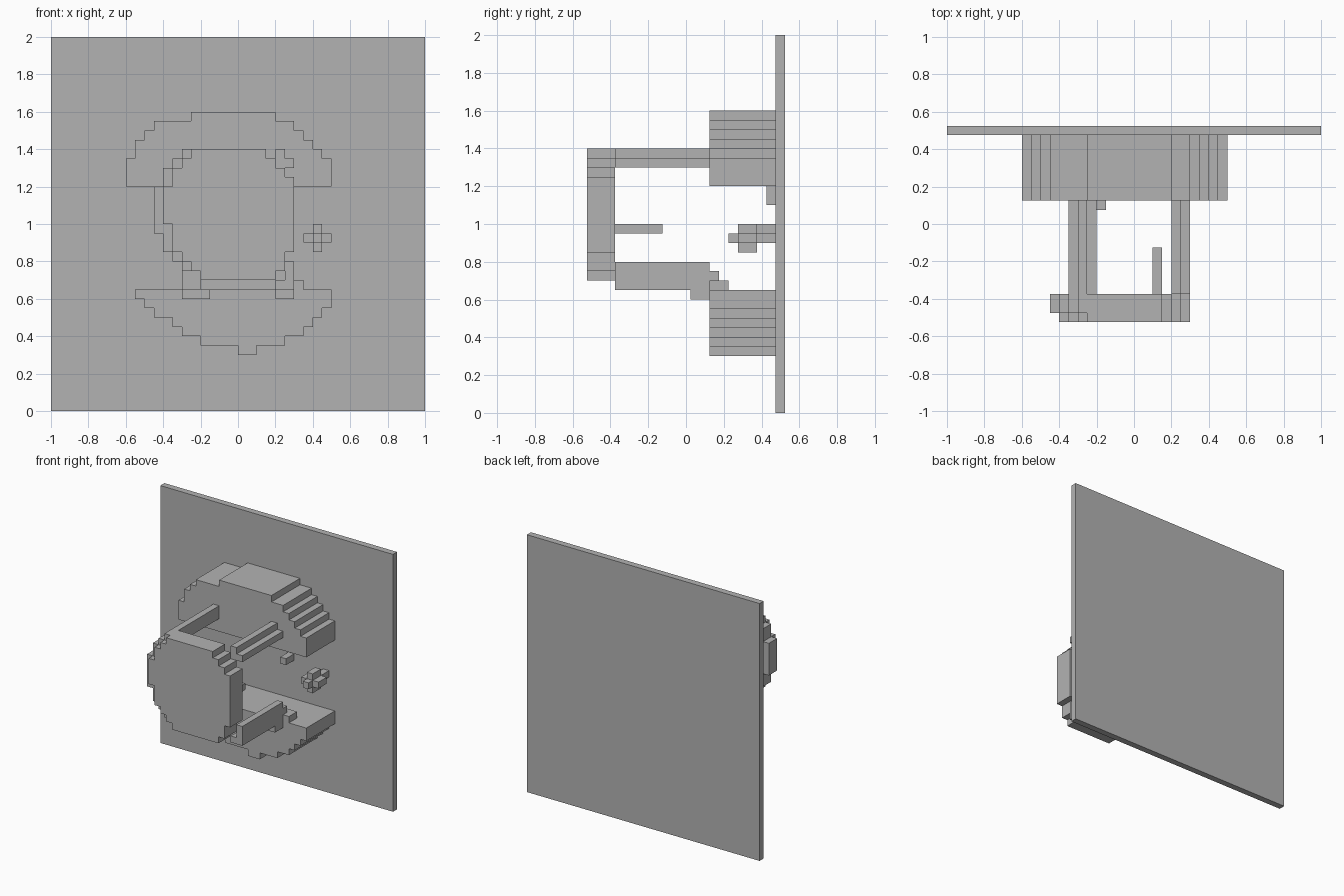
import bpy, bmesh

cube = bpy.data.objects.get("Cube")
if cube:
    bpy.data.objects.remove(cube, do_unlink=True)

U = 0.05        # size of one block
WALL = 0.475    # front surface of the wall panel

grey = bpy.data.materials.new("plain grey")
grey.use_nodes = True
grey.diffuse_color = (0.45, 0.45, 0.45, 1)
grey.node_tree.nodes["Principled BSDF"].inputs["Base Color"].default_value = grey.diffuse_color


def stepped(name, z0, rows, near, far):
    """Extrude a stepped outline; rows are (top, left, right) in blocks,
    near and far are block distances in front of the wall."""
    left, right, z = [], [], z0
    for top, a, b in rows:
        for chain, x in ((left, a), (right, b)):
            if chain and chain[-1][0] == x:
                chain.pop()
            else:
                chain.append((x, z))
            chain.append((x, top))
        z = top
    bm = bmesh.new()
    outline = right + left[::-1]
    face = bm.faces.new([bm.verts.new((x * U, WALL - far * U, h * U)) for x, h in outline])
    out = bmesh.ops.extrude_face_region(bm, geom=[face])
    moved = [v for v in out["geom"] if isinstance(v, bmesh.types.BMVert)]
    bmesh.ops.translate(bm, verts=moved, vec=(0, (far - near) * U, 0))
    bmesh.ops.recalc_face_normals(bm, faces=bm.faces)
    mesh = bpy.data.meshes.new(name)
    bm.to_mesh(mesh)
    bm.free()
    mesh.materials.append(grey)
    bpy.context.collection.objects.link(bpy.data.objects.new(name, mesh))


def block(name, x0, x1, near, far, z0, z1):
    stepped(name, z0, [(z1, x0, x1)], near, far)


# Wall panel
block("wall_panel", -20, 20, -1, 0, 0, 40)

# Rounded caps on the wall
stepped("upper_cap", 24, [(27, -12, 10), (28, -11, 9), (29, -11, 8),
                          (30, -10, 7), (31, -9, 6), (32, -5, 4)], 0, 7)
stepped("lower_cap", 6, [(7, 0, 2), (8, -4, 5), (9, -6, 7), (10, -7, 8),
                         (11, -9, 9), (12, -10, 10), (13, -11, 10)], 0, 7)

# Front disc in two layers
stepped("disc_front", 14, [(15, -4, 4), (16, -5, 5), (17, -6, 5), (20, -7, 6),
                           (24, -8, 6), (25, -7, 6), (26, -7, 5),
                           (27, -6, 4), (28, -5, 3)], 19, 20)
stepped("disc_back", 14, [(15, -4, 4), (16, -6, 5), (17, -7, 5), (19, -8, 6),
                          (24, -9, 6), (25, -8, 6), (26, -8, 5),
                          (27, -7, 4), (28, -6, 3)], 17, 19)

# Bars joining the disc to the caps
stepped("upper_left_bar", 26, [(27, 4, 6), (28, 4, 5)], 7, 17)
stepped("upper_right_bar", 26, [(27, -7, -5), (28, -6, -5)], 7, 17)
stepped("lower_left_bar", 13, [(14, 4, 6), (16, 5, 6)], 7, 17)
stepped("lower_right_bar", 13, [(15, -6, -4), (16, -6, -5)], 7, 17)

# Braces where the lower bars meet the cap
block("lower_left_brace", 4, 6, 7, 9, 12, 13)
block("lower_right_brace", -6, -3, 7, 8, 12, 13)
block("brace_foot", 5, 7, 5, 7, 13, 14)
block("brace_step", 5, 6, 6, 7, 14, 15)

# Broken axle and wall stubs
block("axle_rod", 2, 3, 12, 17, 19, 20)
block("axle_stub", 2, 3, 0, 2, 19, 20)
block("side_stub", -5, -4, 0, 2, 18, 19)
block("upper_stub", 2, 3, 0, 1, 22, 24)

# Cross shaped knob
block("knob_rod", 8, 9, 0, 5, 18, 19)
block("knob_upright", 8, 9, 2, 4, 17, 20)
block("knob_arm", 7, 10, 2, 4, 18, 19)
